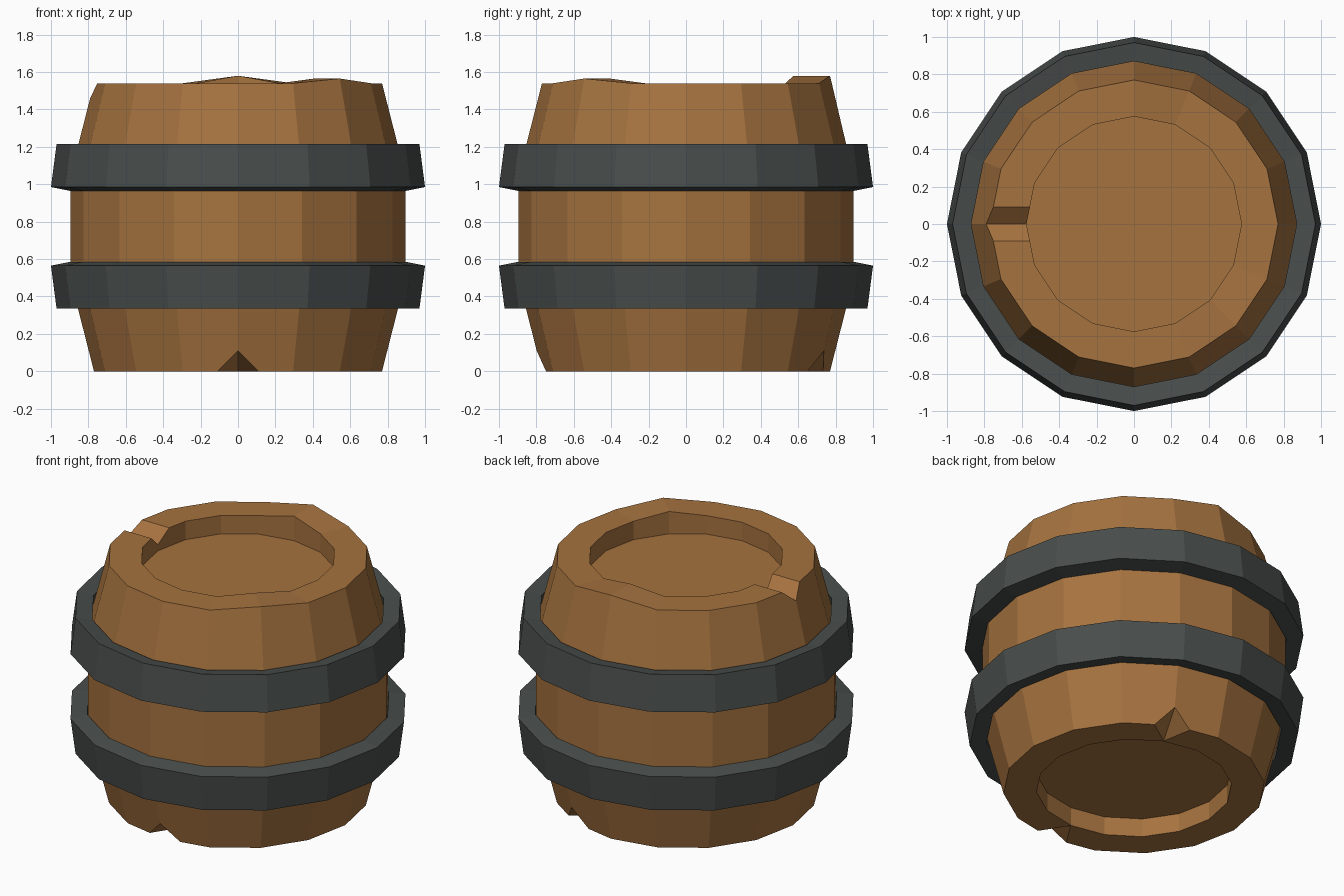
import bpy, bmesh, math
from mathutils import Vector, Matrix

if "Cube" in bpy.data.objects:
    bpy.data.objects.remove(bpy.data.objects["Cube"])

SIDES = 16


def material(name, rgb):
    m = bpy.data.materials.new(name)
    m.diffuse_color = (*rgb, 1)
    m.use_nodes = True
    m.node_tree.nodes["Principled BSDF"].inputs["Base Color"].default_value = m.diffuse_color
    return m


def add_object(name, bm, mat=None):
    bmesh.ops.recalc_face_normals(bm, faces=bm.faces)
    mesh = bpy.data.meshes.new(name)
    bm.to_mesh(mesh)
    bm.free()
    ob = bpy.data.objects.new(name, mesh)
    bpy.context.collection.objects.link(ob)
    if mat:
        mesh.materials.append(mat)
    return ob


def lathe(profile, closed):
    """Spin (radius, z) points; an open profile gets flat caps at both ends."""
    bm = bmesh.new()
    rings = []
    for r, z in profile:
        angles = [math.tau * i / SIDES for i in range(SIDES)]
        rings.append([bm.verts.new((r * math.cos(a), r * math.sin(a), z)) for a in angles])
    pairs = list(zip(rings, rings[1:]))
    if closed:
        pairs.append((rings[-1], rings[0]))
    else:
        bm.faces.new(rings[0])
        bm.faces.new(rings[-1])
    for a, b in pairs:
        for i in range(SIDES):
            j = (i + 1) % SIDES
            bm.faces.new((a[i], a[j], b[j], b[i]))
    return bm, rings


def cut(target, name, points, degrees):
    """Subtract the convex hull of points (x = outward), turned about z."""
    bm = bmesh.new()
    turn = Matrix.Rotation(math.radians(degrees), 3, 'Z')
    for p in points:
        bm.verts.new(turn @ Vector(p))
    bmesh.ops.convex_hull(bm, input=bm.verts)
    cutter = add_object(name, bm)
    cutter.hide_render = True
    cutter.hide_viewport = True
    cutter.display_type = 'WIRE'
    mod = target.modifiers.new(name, 'BOOLEAN')
    mod.operation = 'DIFFERENCE'
    mod.solver = 'EXACT'
    mod.object = cutter


wood = material("wood", (0.38, 0.17, 0.05))
iron = material("iron", (0.065, 0.075, 0.072))

# Barrel body with a recessed lid and base
bm, rings = lathe([(0.575, 0.12), (0.575, 0), (0.77, 0), (0.895, 0.49),
                   (0.895, 1.05), (0.77, 1.54), (0.575, 1.54), (0.575, 1.42)], False)
# Uneven stave ends on the top rim
for index, lift in ((4, 0.04), (14, 0.025)):
    for ring in rings[5:7]:
        ring[index].co.z += lift
body = add_object("barrel_body", bm, wood)

# V-shaped chip through the top rim
cut(body, "top_chip_cutter",
    [(x, y, z) for x in (0.5, 1.0) for y, z in ((0, 1.46), (0.18, 1.62), (-0.18, 1.62))], 180)

# Tapering chips in the bottom edge, pointed at the inner rim
tip = Vector((0.58, 0, 0))
ridge = Vector((0.22, 0, 0.11))
chip = [tip, tip + ridge * 1.6]
for s in (-1, 1):
    side = Vector((0.17, 0.11 * s, 0))
    chip.append(tip + (side + (side - ridge) * 0.5) * 1.6)
for n, degrees in enumerate((-90, 67.5)):
    cut(body, f"bottom_chip_cutter_{n + 1}", chip, degrees)

# Two mirrored iron hoops
hoop = [(1.0, 0.985), (0.97, 1.215), (0.87, 1.198), (0.9, 0.965)]
for name, flip in (("upper_hoop", False), ("lower_hoop", True)):
    profile = [(r, 1.55 - z if flip else z) for r, z in hoop]
    add_object(name, lathe(profile, True)[0], iron)
